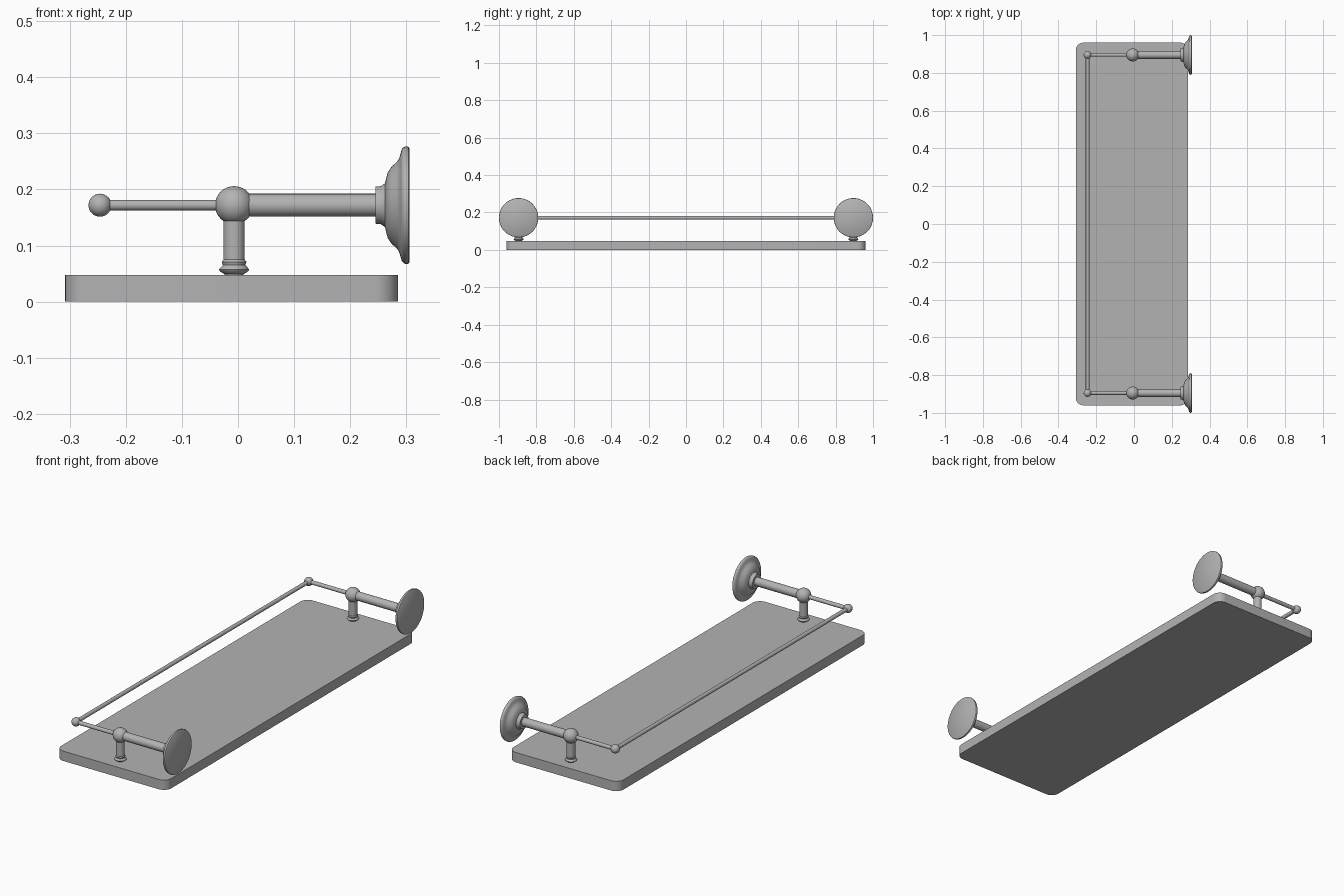
import bpy, bmesh, math
from mathutils import Vector

cube = bpy.data.objects.get("Cube")
if cube:
    bpy.data.objects.remove(cube, do_unlink=True)

GREY = (0.45, 0.45, 0.45, 1)
mat = bpy.data.materials.new("satin grey")
mat.use_nodes = True
mat.diffuse_color = GREY
mat.node_tree.nodes["Principled BSDF"].inputs["Base Color"].default_value = GREY

AXIS_Z = 0.172     # height of arms and rail
POST_X = -0.007
RAIL_X = -0.246
SIDE_Y = 0.895


def finish(bm, name):
    bmesh.ops.recalc_face_normals(bm, faces=bm.faces)
    mesh = bpy.data.meshes.new(name)
    bm.to_mesh(mesh)
    bm.free()
    mesh.materials.append(mat)
    ob = bpy.data.objects.new(name, mesh)
    bpy.context.collection.objects.link(ob)
    bpy.ops.object.select_all(action="DESELECT")
    ob.select_set(True)
    bpy.context.view_layer.objects.active = ob
    bpy.ops.object.shade_smooth_by_angle(angle=math.radians(35))
    return ob


def lathe(name, profile, origin, axis, steps=40):
    """Revolve (distance along axis, radius) points around an axis."""
    bm = bmesh.new()
    turn = Vector((0, 0, 1)).rotation_difference(Vector(axis))
    rings = []
    for d, r in profile:
        ring = []
        for i in range(steps):
            a = math.tau * i / steps
            p = Vector((r * math.cos(a), r * math.sin(a), d))
            ring.append(bm.verts.new(turn @ p + Vector(origin)))
        rings.append(ring)
    for a, b in zip(rings, rings[1:]):
        for i in range(steps):
            j = (i + 1) % steps
            bm.faces.new((a[i], a[j], b[j], b[i]))
    bm.faces.new(rings[0])
    bm.faces.new(rings[-1])
    return finish(bm, name)


def rod(name, start, end, radius):
    span = Vector(end) - Vector(start)
    return lathe(name, [(0, radius), (span.length, radius)], start, span.normalized(), 24)


def ball(name, centre, radius):
    bm = bmesh.new()
    bmesh.ops.create_uvsphere(bm, u_segments=32, v_segments=20, radius=radius)
    bmesh.ops.translate(bm, verts=bm.verts, vec=centre)
    return finish(bm, name)


# Shelf board with rounded corners
bm = bmesh.new()
x0, x1, half, corner = -0.308, 0.285, 0.96, 0.04
outline = []
for cx, cy, start in ((x1 - corner, half - corner, 0), (x0 + corner, half - corner, 90),
                      (x0 + corner, corner - half, 180), (x1 - corner, corner - half, 270)):
    for i in range(11):
        a = math.radians(start + 9 * i)
        outline.append(bm.verts.new((cx + corner * math.cos(a), cy + corner * math.sin(a), 0)))
base = bm.faces.new(outline)
top = bmesh.ops.extrude_face_region(bm, geom=[base])["geom"]
bmesh.ops.translate(bm, verts=[v for v in top if isinstance(v, bmesh.types.BMVert)], vec=(0, 0, 0.048))
finish(bm, "shelf_board")

# Brackets at both ends
flange = [(0.245, 0.033), (0.255, 0.034), (0.262, 0.039), (0.264, 0.048), (0.267, 0.059),
          (0.274, 0.069), (0.283, 0.077), (0.287, 0.083), (0.290, 0.093), (0.292, 0.100),
          (0.296, 0.104), (0.300, 0.105), (0.304, 0.104), (0.306, 0.101)]
post = [(0.045, 0.016), (0.049, 0.017), (0.054, 0.025), (0.057, 0.027), (0.060, 0.025),
        (0.065, 0.020), (0.068, 0.021), (0.071, 0.022), (0.075, 0.019), (AXIS_Z, 0.019)]
for side, y in (("left", SIDE_Y), ("right", -SIDE_Y)):
    lathe("wall_flange_" + side, flange, (0, y, AXIS_Z), (1, 0, 0), 56)
    lathe("post_" + side, post, (POST_X, y, 0), (0, 0, 1))
    rod("arm_" + side, (POST_X, y, AXIS_Z), (0.248, y, AXIS_Z), 0.0205)
    rod("thin_arm_" + side, (RAIL_X, y, AXIS_Z), (POST_X, y, AXIS_Z), 0.0095)
    ball("post_ball_" + side, (POST_X, y, AXIS_Z), 0.034)
    ball("corner_ball_" + side, (RAIL_X, y, AXIS_Z), 0.0205)

# Guard rail between the corner balls
rod("guard_rail", (RAIL_X, -SIDE_Y, AXIS_Z), (RAIL_X, SIDE_Y, AXIS_Z), 0.0095)
